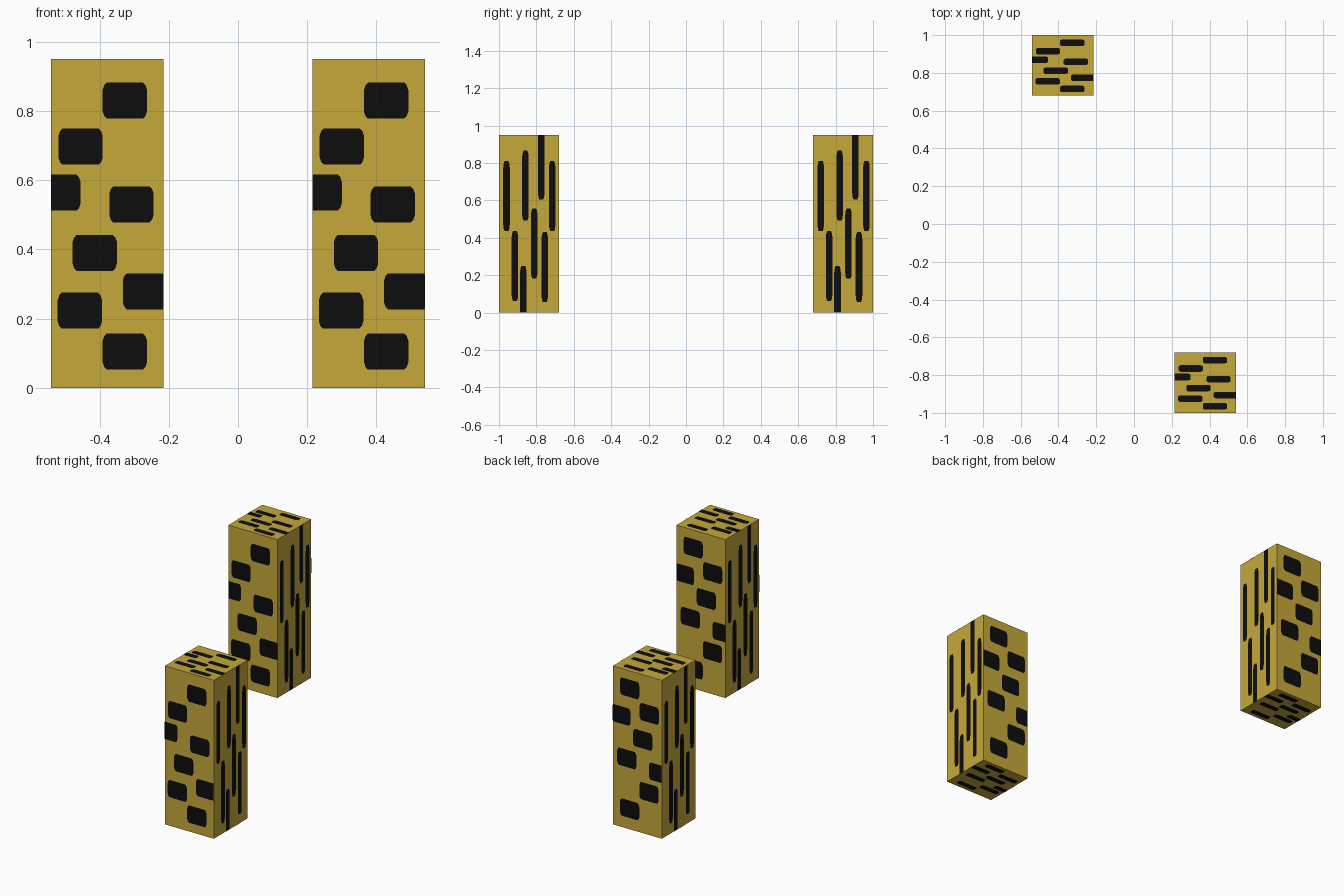
import bpy, bmesh

if "Cube" in bpy.data.objects:
    bpy.data.objects.remove(bpy.data.objects["Cube"])

W, D, H = 0.325, 0.32, 0.95      # block size
LIFT = 0.001                     # how far painted spots sit proud

def material(name, rgb):
    m = bpy.data.materials.new(name)
    m.diffuse_color = (*rgb, 1)
    m.use_nodes = True
    m.node_tree.nodes["Principled BSDF"].inputs["Base Color"].default_value = m.diffuse_color
    return m

gold = material("mustard yellow", (0.565, 0.397, 0.044))
black = material("black", (0.004, 0.004, 0.004))

# Spot centres on the front face (across, up), and half sizes
SPOTS = [(.213, .83), (.085, .697), (.021, .564), (.232, .53),
         (.126, .39), (.271, .279), (.083, .223), (.213, .105)]
A, B = .064, .052
CORNER = [(1, .6), (.93, .86), (.82, 1)]

# The same pattern stretched over each face: (s, t) -> unit cube position
FACES = [
    ((0, -1, 0), lambda s, t: (s, 0, t)),        # front
    ((0, 1, 0), lambda s, t: (s, 1, 1 - t)),     # back
    ((1, 0, 0), lambda s, t: (1, 1 - t, s)),     # right
    ((-1, 0, 0), lambda s, t: (0, t, s)),        # left
    ((0, 0, 1), lambda s, t: (s, t, 1)),         # top
    ((0, 0, -1), lambda s, t: (s, 1 - t, 0)),    # bottom
]

def make_object(name, bm, mat, loc):
    me = bpy.data.meshes.new(name)
    bm.to_mesh(me)
    bm.free()
    me.materials.append(mat)
    ob = bpy.data.objects.new(name, me)
    ob.location = loc
    bpy.context.collection.objects.link(ob)

def outline():
    """Rounded spot outline, anticlockwise, in units of the half sizes."""
    c = CORNER
    return (c + [(-x, y) for x, y in reversed(c)]
            + [(-x, -y) for x, y in c] + [(x, -y) for x, y in reversed(c)])

def block(name, loc):
    # Plain box body
    bm = bmesh.new()
    bmesh.ops.create_cube(bm, size=1)
    for v in bm.verts:
        v.co = ((v.co.x + .5) * W, (v.co.y + .5) * D, (v.co.z + .5) * H)
    make_object(name + "_body", bm, gold, loc)
    # Painted spots, clipped at the face edges
    bm = bmesh.new()
    for n, place in FACES:
        for cu, cz in SPOTS:
            verts = []
            for px, py in outline():
                s = min(max((cu + px * A) / W, 0), 1)
                t = min(max((cz + py * B) / H, 0), 1)
                x, y, z = place(s, t)
                verts.append(bm.verts.new((x * W + n[0] * LIFT,
                                           y * D + n[1] * LIFT,
                                           z * H + n[2] * LIFT)))
            f = bm.faces.new(verts)
            f.normal_update()
            if f.normal.dot(n) < 0:
                f.normal_flip()
    make_object(name + "_spots", bm, black, loc)

block("back_block", (-0.54, 0.68, 0))
block("front_block", (0.215, -1.0, 0))
